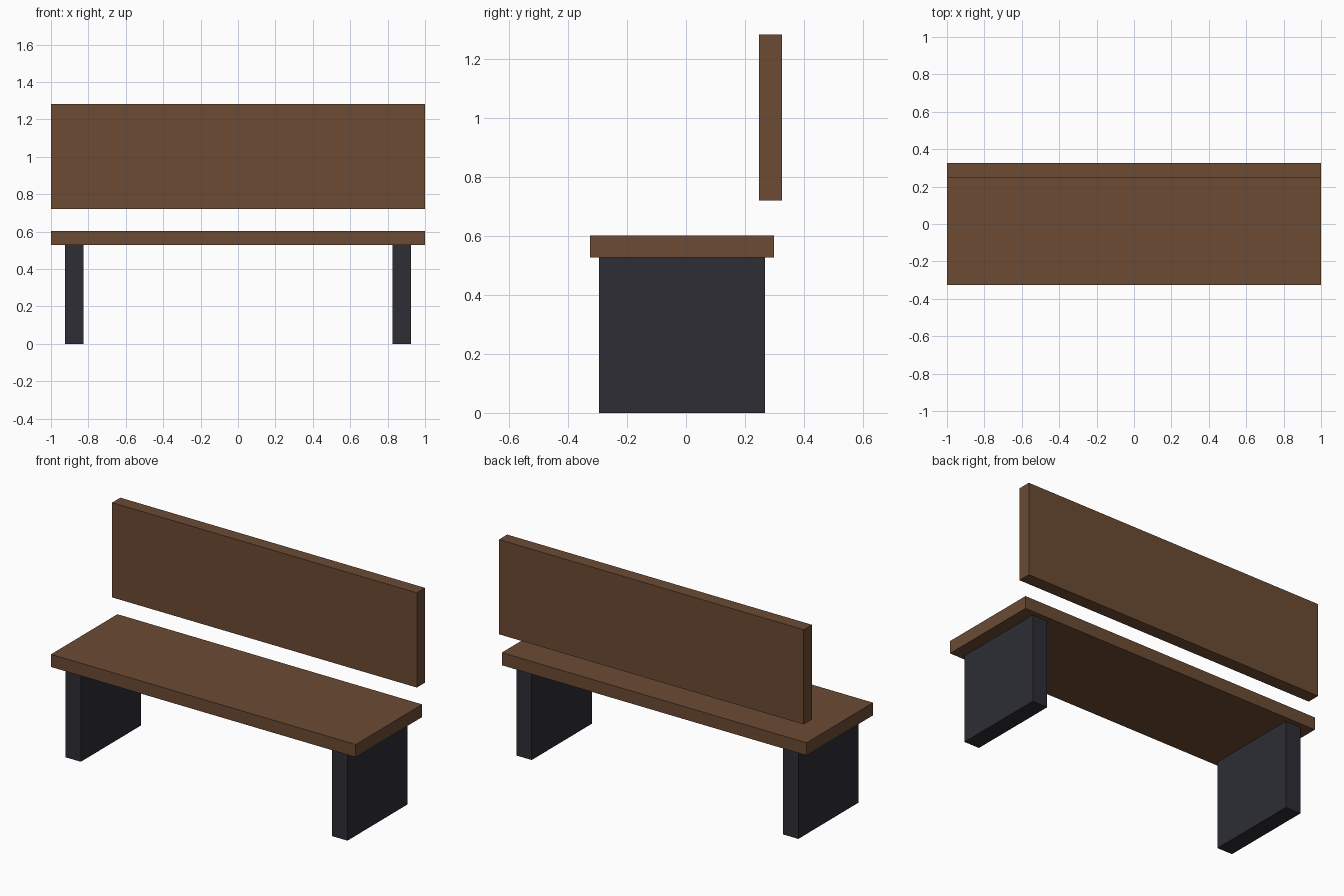
import bpy
import bmesh
from mathutils import Vector

default = bpy.data.objects.get("Cube")
if default:
    bpy.data.objects.remove(default, do_unlink=True)


def make_material(name, color):
    mat = bpy.data.materials.new(name)
    mat.use_nodes = True
    mat.diffuse_color = color
    bsdf = next(n for n in mat.node_tree.nodes if n.type == 'BSDF_PRINCIPLED')
    bsdf.inputs["Base Color"].default_value = color
    return mat


def make_box(name, low, high, mat):
    """Flat-faced box spanning two opposite corners."""
    low, high = Vector(low), Vector(high)
    bm = bmesh.new()
    bmesh.ops.create_cube(bm, size=1)
    bmesh.ops.scale(bm, vec=high - low, verts=bm.verts)
    mesh = bpy.data.meshes.new(name)
    bm.to_mesh(mesh)
    bm.free()
    mesh.materials.append(mat)
    obj = bpy.data.objects.new(name, mesh)
    obj.location = (low + high) / 2
    bpy.context.collection.objects.link(obj)
    return obj


wood = make_material("brown wood", (0.147, 0.069, 0.034, 1))
metal = make_material("dark slate", (0.026, 0.026, 0.036, 1))

# Seat plank and floating backrest
make_box("seat", (-1, -0.325, 0.527), (1, 0.298, 0.602), wood)
make_box("backrest", (-1, 0.248, 0.721), (1, 0.325, 1.283), wood)

# Slab legs, one at each end
for side, x in (("left", 0.875), ("right", -0.875)):
    make_box(side + "_leg", (x - 0.05, -0.295, 0), (x + 0.05, 0.268, 0.527), metal)
